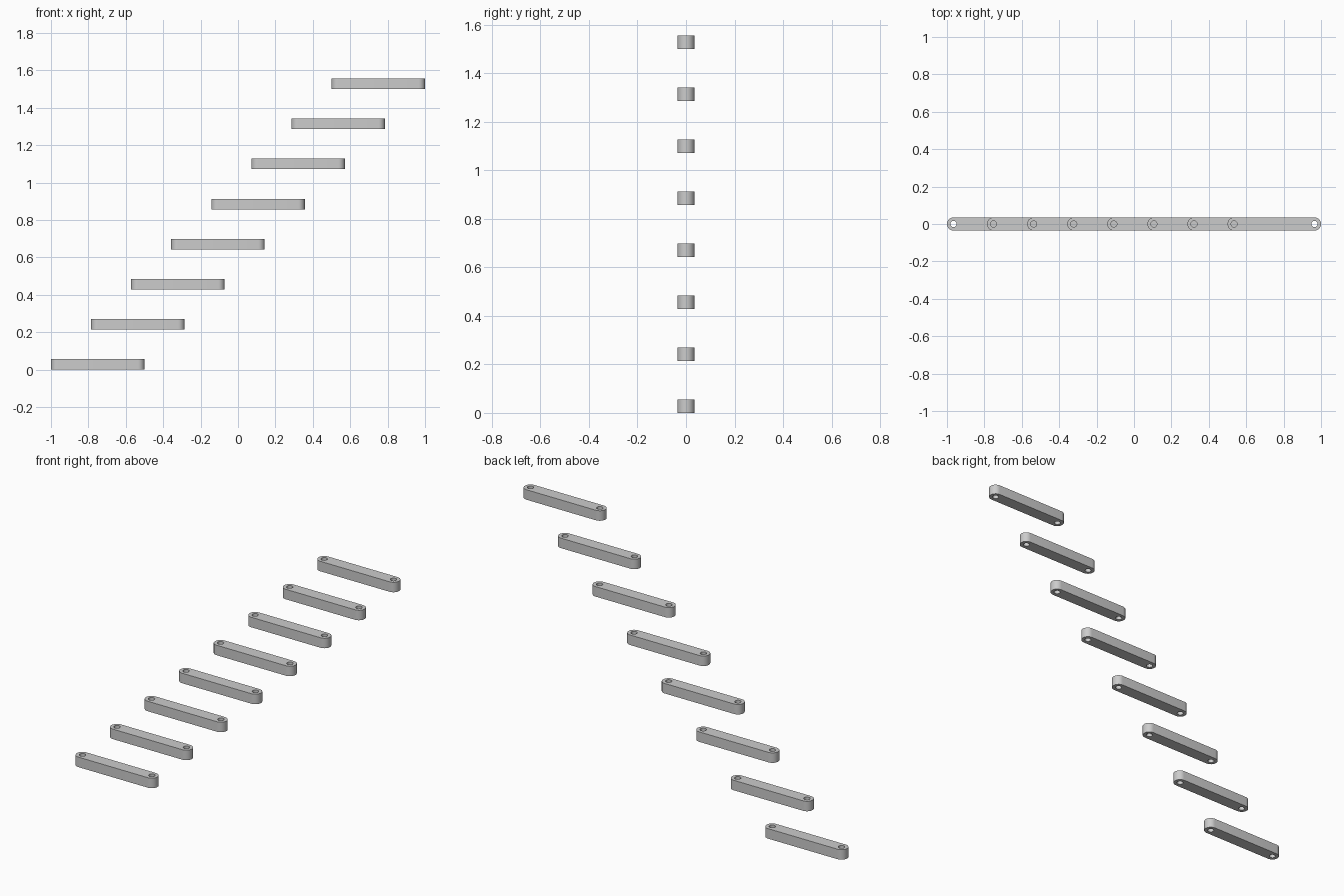
import bpy, bmesh
from math import sin, cos, pi
from mathutils import Vector

if "Cube" in bpy.data.objects:
    bpy.data.objects.remove(bpy.data.objects["Cube"])

COUNT = 8
LENGTH, WIDTH, HEIGHT = 0.5, 0.07, 0.056
STEP = 1.5 / 7
R, HOLE = WIDTH / 2, 0.0165
OFF = LENGTH / 2 - R


def arc(cx, r, start, sweep, n):
    return [Vector((cx + r * cos(start + sweep * i / n), r * sin(start + sweep * i / n), 0))
            for i in range(n + 1)]


def add_loop(bm, pts):
    vs = [bm.verts.new(p) for p in pts]
    return [bm.edges.new((vs[i], vs[(i + 1) % len(vs)])) for i in range(len(vs))]


# Rounded bar outline with a through hole at each end
bm = bmesh.new()
edges = add_loop(bm, arc(OFF, R, -pi / 2, pi, 16) + arc(-OFF, R, pi / 2, pi, 16))
for sx in (-1, 1):
    edges += add_loop(bm, arc(sx * OFF, HOLE, 0, 2 * pi, 24)[:-1])
bmesh.ops.triangle_fill(bm, edges=edges, use_beauty=True, use_dissolve=False)

# Extrude to thickness
res = bmesh.ops.extrude_face_region(bm, geom=bm.faces[:])
top = [g for g in res["geom"] if isinstance(g, bmesh.types.BMVert)]
bmesh.ops.translate(bm, verts=top, vec=(0, 0, HEIGHT))
bmesh.ops.recalc_face_normals(bm, faces=bm.faces[:])
mesh = bpy.data.meshes.new("link_bar")
bm.to_mesh(mesh)
bm.free()

# Staircase of identical bars
bars = []
for i in range(COUNT):
    bar = bpy.data.objects.new(f"link_bar_{i + 1}", mesh)
    bar.location = (-1 + LENGTH / 2 + i * STEP, 0, i * STEP)
    bpy.context.collection.objects.link(bar)
    bars.append(bar)

# Smooth the round ends and holes, keep the rims sharp
bars[0].select_set(True)
bpy.context.view_layer.objects.active = bars[0]
bpy.ops.object.shade_smooth_by_angle()
